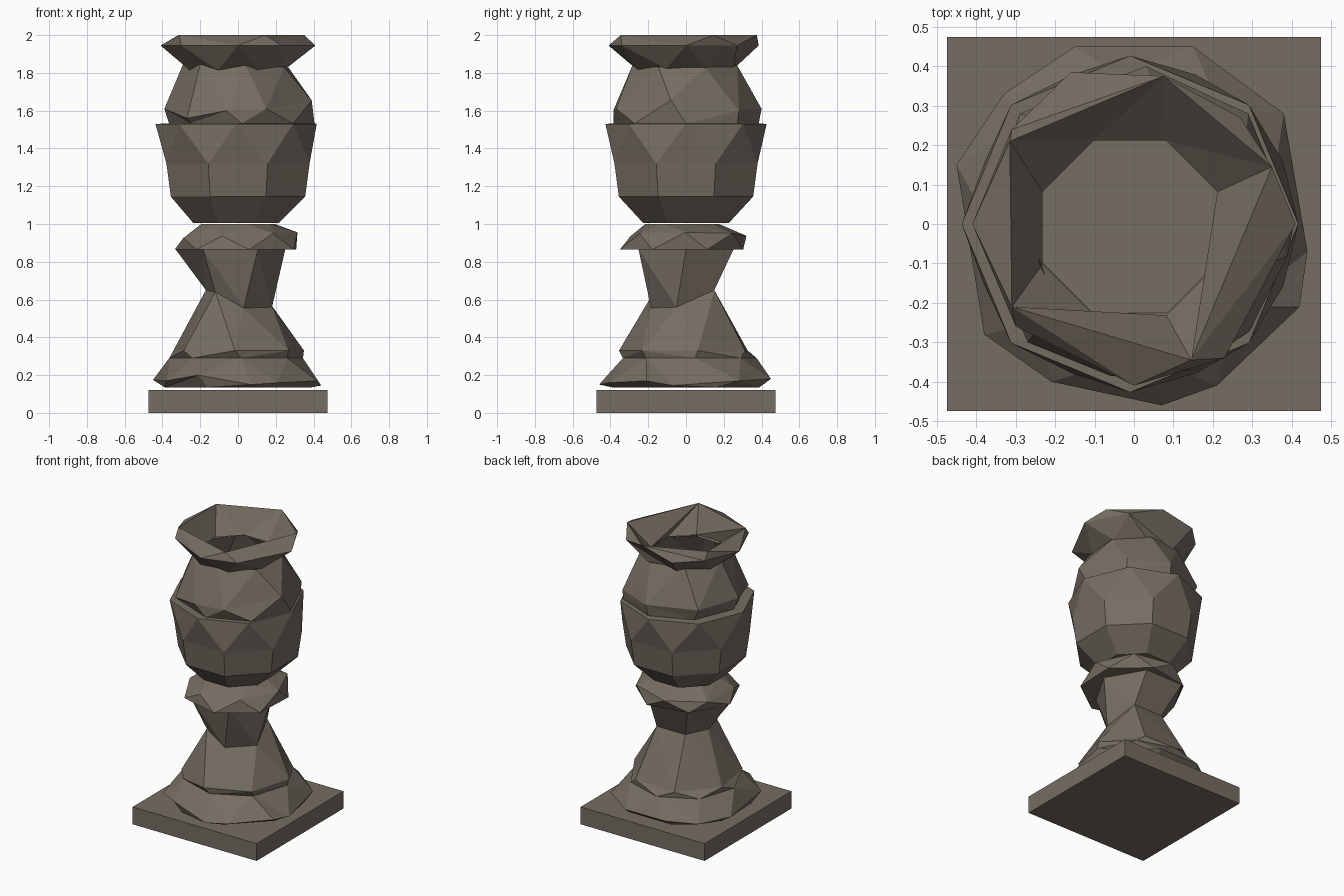
import bpy, bmesh, math

if "Cube" in bpy.data.objects:
    bpy.data.objects.remove(bpy.data.objects["Cube"], do_unlink=True)

stone = bpy.data.materials.new("weathered_stone")
stone.use_nodes = True
stone.diffuse_color = (0.18, 0.153, 0.123, 1)
stone.node_tree.nodes["Principled BSDF"].inputs["Base Color"].default_value = stone.diffuse_color
TAU = 2 * math.pi


def ring(sides, radius, z, turn=0, shift=(0, 0), tilt=(0, 0)):
    """Polygon ring, turned in steps of one side, optionally shifted and tilted."""
    points = []
    for i in range(sides):
        a = TAU * (i + turn) / sides
        x, y = radius * math.cos(a), radius * math.sin(a)
        points.append((x + shift[0], y + shift[1], z + tilt[0] * x + tilt[1] * y))
    return points


def angle(v):
    return math.atan2(v.co.y, v.co.x) % TAU


def bridge(bm, low, high):
    """Triangulated band between two rings with any number of corners."""
    a = [angle(v) for v in low] + [angle(low[0]) + TAU]
    b = [angle(v) for v in high] + [angle(high[0]) + TAU]
    i = j = 0
    while i < len(low) or j < len(high):
        p, q = low[i % len(low)], high[j % len(high)]
        if j == len(high) or (i < len(low) and a[i + 1] <= b[j + 1]):
            i += 1
            bm.faces.new((p, low[i % len(low)], q))
        else:
            j += 1
            bm.faces.new((p, high[j % len(high)], q))


def finish(name, bm):
    mesh = bpy.data.meshes.new(name)
    bm.to_mesh(mesh)
    bm.free()
    mesh.materials.append(stone)
    obj = bpy.data.objects.new(name, mesh)
    bpy.context.collection.objects.link(obj)


def turned(name, rings, floor=False, lid=False):
    """Faceted turned part from rings listed bottom to top."""
    bm = bmesh.new()
    loops = [sorted((bm.verts.new(p) for p in r), key=angle) for r in rings]
    for low, high in zip(loops, loops[1:]):
        bridge(bm, low, high)
    if floor:
        bm.faces.new(loops[0][::-1])
    if lid:
        bm.faces.new(loops[-1])
    finish(name, bm)


# Square plinth
bm = bmesh.new()
bmesh.ops.create_cube(bm, size=1)
bmesh.ops.scale(bm, vec=(0.95, 0.95, 0.12), verts=bm.verts)
bmesh.ops.translate(bm, vec=(0, 0, 0.06), verts=bm.verts)
finish("plinth", bm)

# Spreading foot with a chipped edge, drawn in to the waist
foot_edge = [(0.38, 0.28, 0.17), (0.15, 0.45, 0.18), (-0.15, 0.45, 0.18),
             (-0.33, 0.33, 0.16), (-0.45, 0.15, 0.175), (-0.38, -0.28, 0.17),
             (-0.21, -0.4, 0.2), (0.07, -0.46, 0.15), (0.21, -0.41, 0.16),
             (0.42, -0.21, 0.17), (0.44, -0.07, 0.145)]
waist = [(0.18, -0.05, 0.56), (0.12, 0.15, 0.65), (-0.1, 0.15, 0.65),
         (-0.17, 0, 0.65), (-0.12, -0.17, 0.64), (0.03, -0.185, 0.555)]
turned("foot", [
    ring(8, 0.42, 0.135, 0.5),
    foot_edge,
    ring(8, 0.355, 0.29, 0.1, shift=(-0.01, 0.02)),
    ring(7, 0.355, 0.33, 0.2),
    waist], floor=True)

# Neck flaring from the waist to the collar
turned("neck", [waist, ring(6, 0.29, 0.865, shift=(-0.04, 0))])

# Collar ring under the bowl
turned("collar", [
    ring(7, 0.335, 0.865, 0.45, shift=(0, -0.02)),
    ring(7, 0.315, 0.94, 0.95, shift=(0, 0.01), tilt=(0.05, 0)),
    ring(8, 0.2, 1, 0.3, shift=(0, -0.02))], floor=True, lid=True)

# Hollow bowl
bowl_shift = (-0.01, 0)
turned("bowl", [
    ring(8, 0.245, 1.005, 0.5, shift=bowl_shift),
    ring(8, 0.385, 1.145, 0.5),
    ring(8, 0.41, 1.32, 0.5),
    ring(8, 0.427, 1.53, shift=bowl_shift),
    ring(8, 0.385, 1.532, shift=(0.02, 0))], floor=True)

# Shoulder, broken unevenly where it meets the bowl
shoulder_edge = [(0.39, -0.08, 1.655), (0.29, 0.28, 1.6), (0.03, 0.4, 1.61),
                 (-0.29, 0.28, 1.61), (-0.39, -0.02, 1.61), (-0.27, -0.3, 1.56),
                 (-0.06, -0.385, 1.6), (0.15, -0.37, 1.61)]
turned("shoulder", [
    ring(8, 0.385, 1.532, shift=(0.02, 0)),
    shoulder_edge,
    ring(7, 0.285, 1.845, 0.4, tilt=(-0.06, 0))])

# Flared rim with an uneven lip and a hollowed inside
rim_edge = [(0.41, 0, 1.945), (0.27, 0.27, 1.945), (-0.16, 0.385, 1.945),
            (-0.31, 0.24, 1.945), (-0.41, 0, 1.945), (-0.3, -0.26, 1.945),
            (0, -0.41, 1.945), (0.23, -0.34, 1.945)]
rim_lip = [(0.35, 0.145, 2), (0.075, 0.375, 2), (-0.315, 0.21, 2),
           (-0.31, -0.21, 2), (0.145, -0.345, 2)]
turned("rim", [
    ring(8, 0.275, 1.82, 0.5, tilt=(0.02, 0.02)),
    rim_edge,
    rim_lip,
    ring(8, 0.24, 1.84, 0.5, shift=(-0.01, -0.01))])
